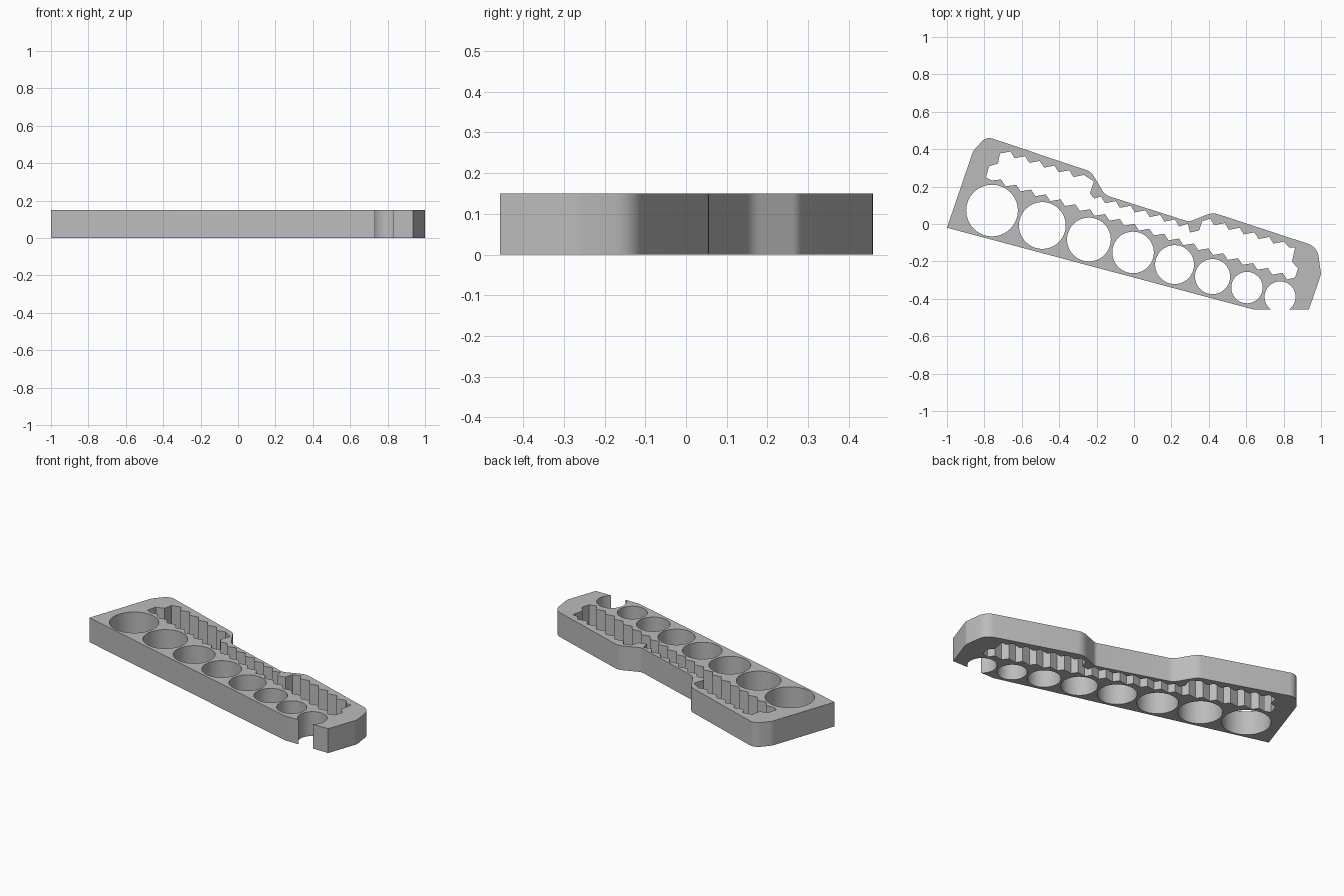
import bpy, bmesh, math
from mathutils import Vector

if "Cube" in bpy.data.objects:
    bpy.data.objects.remove(bpy.data.objects["Cube"])

THICK = 0.15
U = 187.0  # drafting units per scene unit, used for the toothed slot


def fillet(corners, steps=6):
    """Round each (x, y, setback) corner; a setback of 0 stays sharp."""
    pts, n = [], len(corners)
    for i, (x, y, d) in enumerate(corners):
        c = Vector((x, y))
        if d == 0:
            pts.append(c)
            continue
        a = c + (Vector(corners[i - 1][:2]) - c).normalized() * d
        b = c + (Vector(corners[(i + 1) % n][:2]) - c).normalized() * d
        for k in range(steps + 1):
            t = k / steps
            pts.append(a * (1 - t) ** 2 + c * 2 * t * (1 - t) + b * t * t)
    return pts


def circle(cx, cy, r, n=64):
    return [Vector((cx + r * math.cos(2 * math.pi * k / n),
                    cy + r * math.sin(2 * math.pi * k / n))) for k in range(n)]


def teeth(x, y, steps, count):
    """Repeat a list of relative moves, starting at (x, y)."""
    pts = [(x, y)]
    for _ in range(count):
        for dx, dy in steps:
            x, y = x + dx, y + dy
            pts.append((x, y))
    return pts


# Open hole breaking through the clipped lower corner
BASE = -0.457
hx, hy, hr = 0.781, -0.390, 0.083
half = math.acos((hy - BASE) / hr)
notch = []
for k in range(41):
    a = -math.pi / 2 - half - (2 * math.pi - 2 * half) * k / 40
    notch.append((hx + hr * math.cos(a), hy + hr * math.sin(a), 0))

# Outer outline, counter-clockwise
outline = fillet(
    [(-1.0, -0.02, 0), (0.64, BASE, 0)] + notch +
    [(0.935, BASE, 0), (1.0, -0.27, 0.015), (0.98, -0.122, 0.055),
     (0.42, 0.062, 0.035), (0.295, 0.012, 0.015), (-0.155, 0.155, 0.03),
     (-0.23, 0.28, 0.022), (-0.79, 0.468, 0.04), (-0.86, 0.39, 0.015)])

# Row of graduated round holes
holes = [(-0.759, 0.072, 0.138), (-0.490, -0.008, 0.125), (-0.241, -0.083, 0.117),
         (-0.005, -0.152, 0.111), (0.217, -0.217, 0.104), (0.420, -0.281, 0.094),
         (0.604, -0.340, 0.084)]

# Toothed slot: wide at both ends, narrow in the middle
saw = [(4.2, 6.7), (10.6, -2.1)]
slot = teeth(1000, 154, [(10.4, -2), (4.3, 6.7)], 5)
slot += [(1084, 175.5), (1094, 182), (1090, 194), (1094, 199)]
slot += teeth(1101, 197, saw, 5)
slot += [(1179, 227), (1188, 224), (1190, 233), (1199, 231), (1202, 222)]
slot += teeth(1210, 219, saw, 5)
slot += [(1289, 248), (1295, 248), (1292, 262), (1298, 269), (1295, 278)]
slot += teeth(1287, 280, [(-4.4, -6.6), (-10.4, 1.7)], 19)
slot += [(1001, 180), (992, 181), (986, 178), (989, 167), (998, 164)]
slot = [Vector(((x - 1134) / U, (224.5 - y) / U)) for x, y in slot]

# Fill the profile with its openings and extrude it into a plate
bm = bmesh.new()
for loop in [outline, slot] + [circle(*h) for h in holes]:
    vs = [bm.verts.new((p.x, p.y, 0)) for p in loop]
    for i, v in enumerate(vs):
        bm.edges.new((vs[i - 1], v))
bmesh.ops.triangle_fill(bm, use_beauty=True, use_dissolve=False,
                        edges=bm.edges[:], normal=(0, 0, 1))
ext = bmesh.ops.extrude_face_region(bm, geom=bm.faces[:], use_keep_orig=True)
bmesh.ops.translate(bm, vec=(0, 0, THICK),
                    verts=[g for g in ext["geom"] if isinstance(g, bmesh.types.BMVert)])
bmesh.ops.recalc_face_normals(bm, faces=bm.faces[:])

mesh = bpy.data.meshes.new("gauge_plate")
bm.to_mesh(mesh)
bm.free()
plate = bpy.data.objects.new("gauge_plate", mesh)
bpy.context.collection.objects.link(plate)

# Plain grey finish
grey = bpy.data.materials.new("grey")
grey.diffuse_color = (0.5, 0.5, 0.5, 1)
grey.use_nodes = True
grey.node_tree.nodes["Principled BSDF"].inputs["Base Color"].default_value = grey.diffuse_color
mesh.materials.append(grey)

bpy.context.view_layer.objects.active = plate
plate.select_set(True)
bpy.ops.object.shade_smooth_by_angle(angle=math.radians(30))
